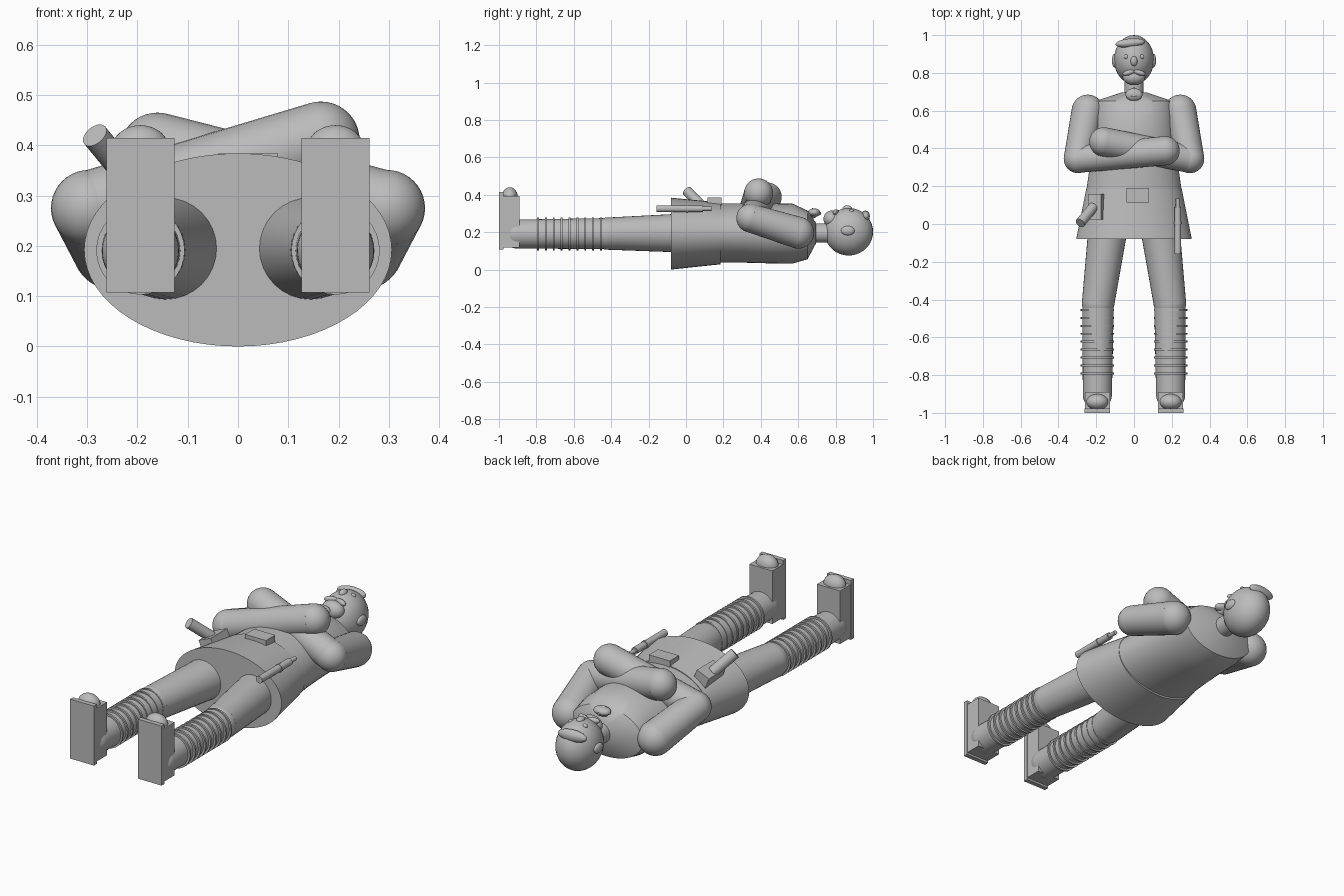
import bpy, bmesh, math
from mathutils import Vector, Matrix

if "Cube" in bpy.data.objects:
    bpy.data.objects.remove(bpy.data.objects["Cube"])

grey = bpy.data.materials.new("plain grey")
grey.use_nodes = True
grey.diffuse_color = (0.5, 0.5, 0.5, 1)
grey.node_tree.nodes["Principled BSDF"].inputs["Base Color"].default_value = (0.5, 0.5, 0.5, 1)


def finish(name, bm, smooth=True):
    """Turn a bmesh into a named grey object."""
    bmesh.ops.recalc_face_normals(bm, faces=bm.faces)
    mesh = bpy.data.meshes.new(name)
    bm.to_mesh(mesh)
    bm.free()
    mesh.materials.append(grey)
    ob = bpy.data.objects.new(name, mesh)
    bpy.context.collection.objects.link(ob)
    if smooth:
        bpy.ops.object.select_all(action="DESELECT")
        ob.select_set(True)
        bpy.context.view_layer.objects.active = ob
        bpy.ops.object.shade_smooth_by_angle(angle=math.radians(35))
    return ob


def ball(name, centre, radii, turn=0):
    bm = bmesh.new()
    m = Matrix.Translation(centre) @ Matrix.Rotation(turn, 4, "Z") @ Matrix.Diagonal((*radii, 1))
    bmesh.ops.create_uvsphere(bm, u_segments=32, v_segments=20, radius=1, matrix=m)
    return finish(name, bm)


def box(name, low, high, tilt=0):
    low, high = Vector(low), Vector(high)
    bm = bmesh.new()
    m = (Matrix.Translation((low + high) / 2) @ Matrix.Rotation(tilt, 4, "Y")
         @ Matrix.Diagonal((*(high - low), 1)))
    bmesh.ops.create_cube(bm, size=1, matrix=m)
    return finish(name, bm, False)


def limb(name, a, b, ra, rb, round_a=False, round_b=False):
    """Tapered cylinder from a to b, with optional ball ends."""
    a, b = Vector(a), Vector(b)
    bm = bmesh.new()
    m = Matrix.Translation((a + b) / 2) @ (b - a).to_track_quat("Z", "Y").to_matrix().to_4x4()
    bmesh.ops.create_cone(bm, cap_ends=True, segments=32, radius1=ra, radius2=rb,
                          depth=(b - a).length, matrix=m)
    for use, p, r in ((round_a, a, ra), (round_b, b, rb)):
        if use:
            bmesh.ops.create_uvsphere(bm, u_segments=32, v_segments=20, radius=r,
                                      matrix=Matrix.Translation(p))
    return finish(name, bm)


def loft(name, sections, n=64):
    """Elliptical rings along y: (y, half width, half depth, centre z)."""
    bm = bmesh.new()
    rings = []
    for y, rx, rz, cz in sections:
        angles = [2 * math.pi * i / n for i in range(n)]
        rings.append([bm.verts.new((rx * math.cos(t), y, cz + rz * math.sin(t))) for t in angles])
    for r, s in zip(rings, rings[1:]):
        for i in range(n):
            j = (i + 1) % n
            bm.faces.new((r[i], r[j], s[j], s[i]))
    bm.faces.new(rings[0])
    bm.faces.new(rings[-1])
    return finish(name, bm)


# Coat and torso
loft("coat_skirt", [(-0.08, 0.306, 0.192, 0.192), (0.185, 0.253, 0.165, 0.193)])
loft("torso", [(0.18, 0.252, 0.158, 0.195), (0.3, 0.235, 0.158, 0.195), (0.45, 0.218, 0.16, 0.193),
               (0.57, 0.213, 0.16, 0.192), (0.65, 0.208, 0.13, 0.185), (0.695, 0.07, 0.055, 0.195)])
limb("neck", (0, 0.67, 0.195), (0, 0.8, 0.195), 0.051, 0.051)
ball("neckerchief", (0, 0.685, 0.305), (0.045, 0.033, 0.022))
limb("neckerchief_knot", (0, 0.675, 0.3), (0, 0.722, 0.3), 0.03, 0.006)

# Head and face
ball("head", (0, 0.87, 0.202), (0.106, 0.13, 0.127))
ball("beard", (0, 0.778, 0.27), (0.06, 0.043, 0.045))
ball("nose", (0, 0.862, 0.325), (0.018, 0.026, 0.018))
ball("hair_tuft", (-0.02, 0.958, 0.285), (0.078, 0.024, 0.03), math.radians(5))
for side, word in ((1, "left"), (-1, "right")):
    ball(word + "_eye", (0.041, 0.885, 0.311) if side > 0 else (-0.041, 0.885, 0.311), (0.013, 0.013, 0.013))
    ball(word + "_ear", (side * 0.103, 0.865, 0.208), (0.014, 0.036, 0.025))
    ball(word + "_moustache", (side * 0.027, 0.802, 0.306), (0.035, 0.014, 0.016), -side * 0.3)

# Crossed arms
hands = {"left": (-0.16, 0.435, 0.388), "right": (0.165, 0.388, 0.41)}
for side, word in ((1, "left"), (-1, "right")):
    shoulder = (side * 0.245, 0.6, 0.197)
    elbow = (side * 0.296, 0.345, 0.275)
    limb(word + "_upper_arm", shoulder, elbow, 0.085, 0.076, True, True)
    limb(word + "_forearm", elbow, hands[word], 0.074, 0.077, False, True)

# Legs, gaiter rings and boots
for side, word in ((1, "left"), (-1, "right")):
    x = side * 0.194
    knee = (x - side * 0.004, -0.42, 0.192)
    limb(word + "_thigh", (side * 0.14, -0.04, 0.195), knee, 0.103, 0.086, False, True)
    limb(word + "_shin", knee, (x, -0.905, 0.19), 0.083, 0.077, False, True)
    for i in range(9):
        y = -0.455 - 0.042 * i
        limb(f"{word}_gaiter_ring_{i + 1}", (x, y - 0.005, 0.191), (x, y + 0.005, 0.191), 0.088, 0.088)
    box(word + "_boot", (x - 0.066, -0.98, 0.118), (x + 0.066, -0.89, 0.393))
    box(word + "_sole", (x - 0.068, -1, 0.107), (x + 0.068, -0.976, 0.415))
    ball(word + "_toe_cap", (x, -0.942, 0.39), (0.058, 0.042, 0.05))

# Belt gear
box("buckle", (-0.04, 0.115, 0.345), (0.08, 0.19, 0.384))
box("holster", (-0.235, 0.025, 0.29), (-0.16, 0.16, 0.35), math.radians(-22))
limb("holster_grip", (-0.285, 0.005, 0.42), (-0.215, 0.09, 0.335), 0.027, 0.027)
limb("baton", (0.232, -0.158, 0.325), (0.232, 0.09, 0.325), 0.018, 0.018)
limb("baton_tip", (0.232, 0.08, 0.325), (0.232, 0.135, 0.325), 0.011, 0.011)
limb("baton_collar", (0.232, 0.0, 0.325), (0.232, 0.012, 0.325), 0.021, 0.021)
